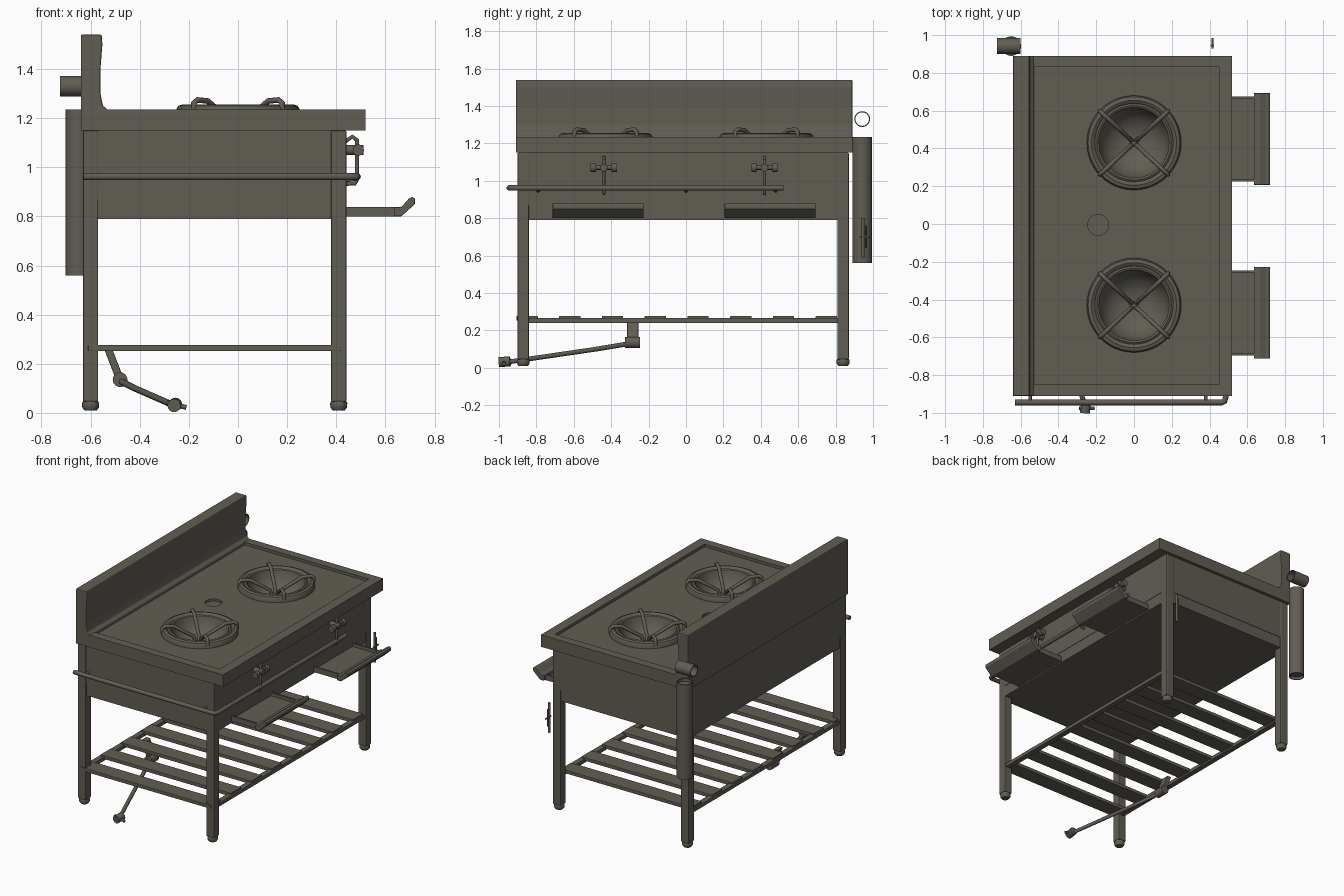
import bpy, bmesh, math
from mathutils import Vector

if "Cube" in bpy.data.objects:
    bpy.data.objects.remove(bpy.data.objects["Cube"])

steel = bpy.data.materials.new("dull_steel")
steel.diffuse_color = (0.12, 0.11, 0.088, 1)
steel.use_nodes = True
steel.node_tree.nodes["Principled BSDF"].inputs["Base Color"].default_value = steel.diffuse_color


def finish(name, bm, bevel=0.0, smooth=False):
    bmesh.ops.recalc_face_normals(bm, faces=bm.faces[:])
    me = bpy.data.meshes.new(name)
    bm.to_mesh(me)
    bm.free()
    ob = bpy.data.objects.new(name, me)
    bpy.context.collection.objects.link(ob)
    me.materials.append(steel)
    if bevel:
        m = ob.modifiers.new("soft_edges", 'BEVEL')
        m.width, m.segments, m.limit_method = bevel, 2, 'ANGLE'
    if smooth:
        bpy.ops.object.select_all(action='DESELECT')
        ob.select_set(True)
        bpy.context.view_layer.objects.active = ob
        bpy.ops.object.shade_smooth_by_angle(angle=math.radians(40))
    return ob


def box(name, x, y, z, bevel=0.0):
    bm = bmesh.new()
    bmesh.ops.create_cube(bm, size=1)
    for v in bm.verts:
        for i, (a, b) in enumerate((x, y, z)):
            v.co[i] = a if v.co[i] < 0 else b
    return finish(name, bm, bevel)


def extrude_y(name, profile, y0, y1, bevel=0.0):
    bm = bmesh.new()
    f = bm.faces.new([bm.verts.new((x, y0, z)) for x, z in profile])
    r = bmesh.ops.extrude_face_region(bm, geom=[f])
    for v in r['geom']:
        if isinstance(v, bmesh.types.BMVert):
            v.co.y = y1
    return finish(name, bm, bevel)


def lathe(name, profile, loc, axis=(0, 0, 1), n=40):
    bm = bmesh.new()
    q = Vector((0, 0, 1)).rotation_difference(Vector(axis))
    vs = [bm.verts.new((r, 0, z)) for r, z in profile]
    es = [bm.edges.new(p) for p in zip(vs, vs[1:])]
    bmesh.ops.spin(bm, geom=vs + es, cent=(0, 0, 0), axis=(0, 0, 1),
                   angle=math.tau, steps=n)
    bmesh.ops.remove_doubles(bm, verts=bm.verts[:], dist=1e-4)
    for v in bm.verts:
        v.co = q @ v.co + Vector(loc)
    return finish(name, bm, smooth=True)


def rod(name, a, b, r, n=16):
    a, b = Vector(a), Vector(b)
    h = (b - a).length
    return lathe(name, [(0, 0), (r, 0), (r, h), (0, h)], a, b - a, n)


def tube(name, pts, r):
    cu = bpy.data.curves.new(name + "_path", 'CURVE')
    cu.dimensions, cu.bevel_depth, cu.bevel_resolution = '3D', r, 3
    cu.use_fill_caps = True
    s = cu.splines.new('POLY')
    s.points.add(len(pts) - 1)
    for p, co in zip(s.points, pts):
        p.co = (*co, 1)
    tmp = bpy.data.objects.new(name + "_path", cu)
    bpy.context.collection.objects.link(tmp)
    dg = bpy.context.evaluated_depsgraph_get()
    me = bpy.data.meshes.new_from_object(tmp.evaluated_get(dg))
    bm = bmesh.new()
    bm.from_mesh(me)
    bpy.data.objects.remove(tmp)
    return finish(name, bm, smooth=True)


# Worktop with a sunken deck, burner holes and a drain
top = box("worktop", (-0.64, 0.52), (-0.91, 0.89), (1.15, 1.235))
cutters = [box("deck_cutter", (-0.55, 0.45), (-0.85, 0.83), (1.215, 1.30)),
           rod("drain_cutter", (-0.19, -0.005, 1.20), (-0.19, -0.005, 1.3), 0.055, 32)]
cutters += [rod("burner_cutter", (0, y, 1.1), (0, y, 1.3), 0.2, 32) for y in (-0.43, 0.43)]
for c in cutters:
    m = top.modifiers.new("cut", 'BOOLEAN')
    m.object, m.solver = c, 'EXACT'
    c.hide_render = True
    c.hide_set(True)

# Tall splash panel
extrude_y("splash_panel", [(-0.64, 1.20), (-0.64, 1.54), (-0.555, 1.54), (-0.552, 1.50),
                           (-0.56, 1.40), (-0.56, 1.30), (-0.55, 1.25), (-0.53, 1.235),
                           (-0.53, 1.20)], -0.91, 0.89, 0.006)

# Cabinet walls in two bands, plus floor
for nm, z0, z1, d in (("upper", 0.87, 1.155, 0.0), ("lower", 0.79, 0.87, 0.003)):
    x0, x1, y0, y1 = -0.63 + d, 0.44 - d, -0.895 + d, 0.867 - d
    box(nm + "_back_wall", (x0, x0 + 0.02), (y0, y1), (z0, z1))
    box(nm + "_work_wall", (x1 - 0.02, x1), (y0, y1), (z0, z1))
    box(nm + "_near_wall", (x0, x1), (y0, y0 + 0.02), (z0, z1))
    box(nm + "_far_wall", (x0, x1), (y1 - 0.02, y1), (z0, z1))
box("cabinet_floor", (-0.625, 0.435), (-0.89, 0.862), (0.79, 0.805))

# Legs with round feet
for x in (-0.60, 0.41):
    for y in (-0.87, 0.84):
        box("leg", (x - 0.031, x + 0.031), (y - 0.031, y + 0.031), (0.045, 1.15), 0.006)
        lathe("foot", [(0, 0.01), (0.025, 0.01), (0.034, 0.022), (0.035, 0.04),
                       (0.028, 0.052), (0, 0.052)], (x, y, 0), n=20)

# Slatted shelf
for x in (-0.60, 0.41):
    box("shelf_rail", (x - 0.02, x + 0.02), (-0.85, 0.82), (0.24, 0.267), 0.003)
for i in range(8):
    y = 0.75 - 0.2285 * i
    box("shelf_slat", (-0.61, 0.42), (y - 0.057, y + 0.057), (0.252, 0.277), 0.003)

for y in (-0.43, 0.43):
    # Burner ring and bowl
    lathe("burner_bowl", [(0.25, 1.205), (0.25, 1.238), (0.243, 1.25), (0.225, 1.256),
                          (0.212, 1.25), (0.207, 1.243), (0.197, 1.25), (0.187, 1.245),
                          (0.18, 1.22), (0.165, 1.18), (0.13, 1.14), (0.08, 1.11),
                          (0.03, 1.10), (0, 1.10)], (0, y, 0), n=48)
    # Four sloping pan supports
    for k in range(4):
        a = math.radians(43 if k % 2 == 0 else 137) + math.pi * (k // 2)
        c, s = math.cos(a), math.sin(a)
        tube("pan_support", [(r * c, y + r * s, z) for r, z in
                             ((0.245, 1.235), (0.245, 1.262), (0.225, 1.274),
                              (0.17, 1.27), (0.04, 1.19), (0.02, 1.12))], 0.012)
    # Gas valve with cross handle
    v = y - 0.01
    tube("valve_pipe", [(0.43, v, 1.10), (0.465, v, 1.125), (0.485, v, 1.11), (0.485, v, 0.95),
                        (0.475, v, 0.933), (0.44, v, 0.933)], 0.009)
    rod("valve_hub", (0.44, v, 1.07), (0.51, v, 1.07), 0.02)
    rod("valve_handle", (0.49, v - 0.06, 1.07), (0.49, v + 0.06, 1.07), 0.011)
    for t in (-1, 1):
        rod("valve_knob", (0.49, v + t * 0.042, 1.07), (0.49, v + t * 0.07, 1.07), 0.023)
    # Pull-out drip tray with tilted lip
    t = y + 0.02 if y > 0 else y - 0.04
    box("tray_floor", (0.43, 0.66), (t - 0.225, t + 0.225), (0.80, 0.815))
    for e in (-0.225, 0.213):
        box("tray_side", (0.43, 0.66), (t + e, t + e + 0.012), (0.80, 0.838))
    extrude_y("tray_lip", [(0.635, 0.80), (0.665, 0.80), (0.72, 0.85), (0.72, 0.872),
                           (0.71, 0.88), (0.695, 0.872), (0.665, 0.838), (0.635, 0.838)],
              t - 0.243, t + 0.243, 0.003)

# Hand rail around the corner, with brackets
tube("hand_rail", [(-0.63, -0.945, 0.962), (0.465, -0.945, 0.962), (0.48, -0.938, 0.962),
                   (0.485, -0.92, 0.962), (0.485, 0.52, 0.962)], 0.015)
for x in (-0.55, 0.38):
    rod("rail_bracket", (x, -0.89, 0.962), (x, -0.945, 0.962), 0.009)
for y in (-0.79, 0.0, 0.48):
    rod("rail_bracket", (0.43, y, 0.945), (0.485, y, 0.955), 0.009)


def hollow(name, loc, axis, r, h, t):
    return lathe(name, [(r, 0), (r, h), (r - t, h), (r - t, 0), (r, 0)], loc, axis, 32)


# Vent pipes at the rear corner
hollow("vent_pipe", (-0.65, 0.942, 0.56), (0, 0, 1), 0.052, 0.675, 0.006)
rod("vent_plug", (-0.65, 0.942, 0.58), (-0.65, 0.942, 1.215), 0.048, 32)
hollow("outlet_pipe", (-0.725, 0.942, 1.33), (1, 0, 0), 0.042, 0.125, 0.006)

# Small hanging lighter rod at the far end
rod("lighter_rod", (0.415, 0.945, 0.59), (0.415, 0.945, 0.80), 0.009)
rod("lighter_tip", (0.415, 0.962, 0.64), (0.415, 0.962, 0.76), 0.005)
rod("lighter_clip", (0.415, 0.93, 0.70), (0.415, 0.985, 0.70), 0.006)

# Foot lever under the shelf
extrude_y("lever_hanger", [(-0.545, 0.26), (-0.512, 0.26), (-0.465, 0.14), (-0.495, 0.13)],
          -0.315, -0.255, 0.004)
rod("lever_pivot", (-0.48, -0.325, 0.135), (-0.48, -0.245, 0.135), 0.03, 20)
tube("lever_arm", [(-0.48, -0.30, 0.13), (-0.42, -0.48, 0.10), (-0.26, -0.96, 0.03)], 0.013)
rod("lever_pedal", (-0.26, -1.0, 0.03), (-0.255, -0.94, 0.035), 0.027, 20)
rod("lever_toe_bar", (-0.29, -0.975, 0.042), (-0.21, -0.975, 0.022), 0.01)
